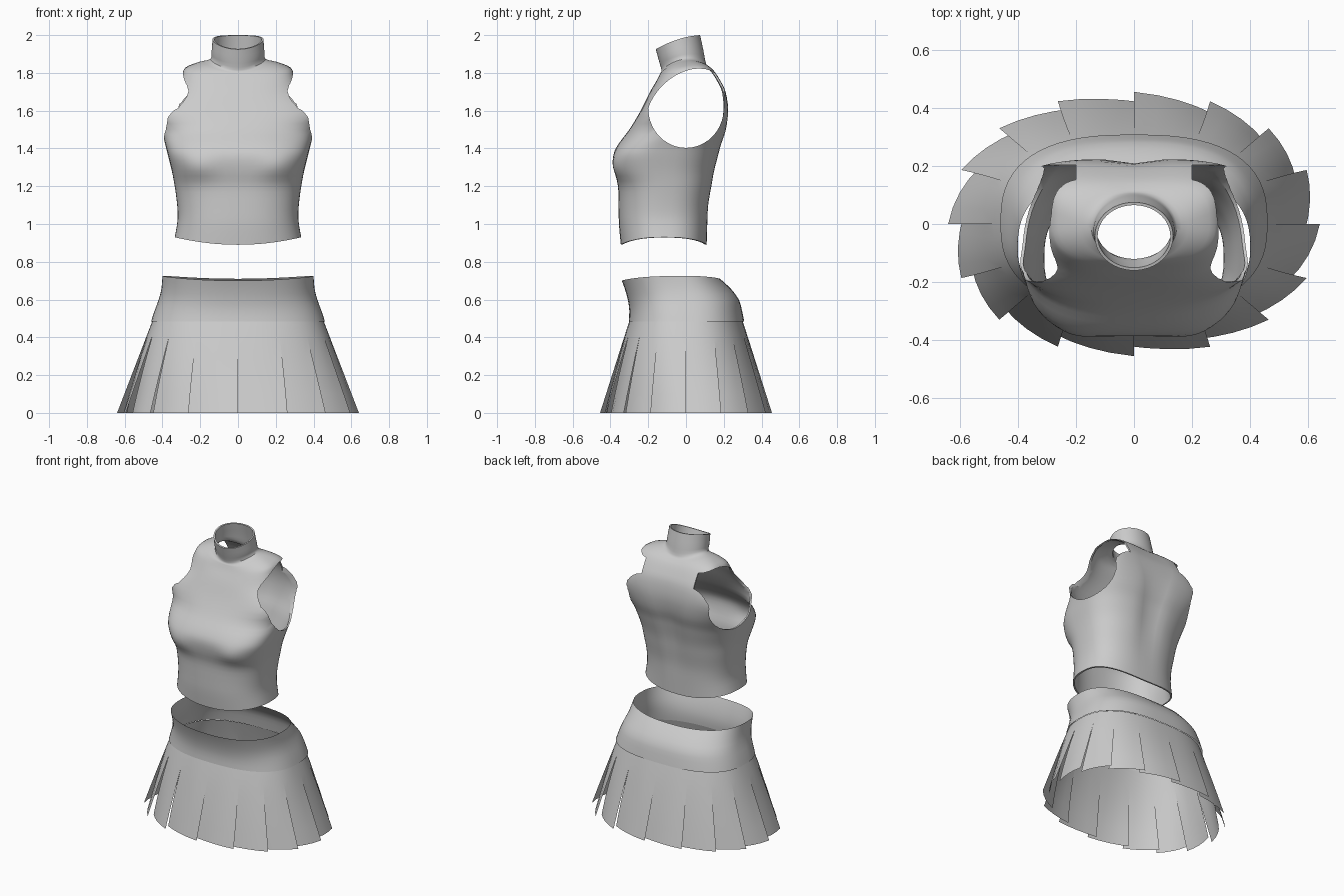
import bpy, bmesh
from math import sin, cos, pi, exp, radians

if "Cube" in bpy.data.objects:
    bpy.data.objects.remove(bpy.data.objects["Cube"])

cloth = bpy.data.materials.new("light_grey_cloth")
cloth.use_nodes = True
cloth.diffuse_color = (0.6, 0.6, 0.6, 1)
bsdf = next(n for n in cloth.node_tree.nodes if n.type == "BSDF_PRINCIPLED")
bsdf.inputs["Base Color"].default_value = (0.6, 0.6, 0.6, 1)


def lerp(a, b, t):
    return a + (b - a) * t


def power(v, p):
    return (1 if v >= 0 else -1) * abs(v) ** p


def make_object(name, bm):
    mesh = bpy.data.meshes.new(name)
    bm.to_mesh(mesh)
    bm.free()
    mesh.materials.append(cloth)
    obj = bpy.data.objects.new(name, mesh)
    bpy.context.collection.objects.link(obj)
    return obj


def smooth(obj, angle):
    bpy.ops.object.select_all(action="DESELECT")
    obj.select_set(True)
    bpy.context.view_layer.objects.active = obj
    bpy.ops.object.shade_smooth_by_angle(angle=radians(angle))


def bake(obj):
    """Apply all modifiers of an object."""
    graph = bpy.context.evaluated_depsgraph_get()
    mesh = bpy.data.meshes.new_from_object(obj.evaluated_get(graph))
    obj.modifiers.clear()
    obj.data = mesh


def refine(rows, steps):
    """Smooth the list of section rows with a Catmull-Rom curve."""
    out = []
    last = len(rows) - 1
    for i in range(last):
        a, b, c, d = (rows[max(0, min(last, i + k))] for k in (-1, 0, 1, 2))
        for s in range(steps):
            t = s / steps
            out.append([q + t * (r - p) / 2 + t * t * (p - 2.5 * q + 2 * r - d_ / 2)
                        + t ** 3 * (1.5 * (q - r) + (d_ - p) / 2)
                        for p, q, r, d_ in zip(a, b, c, d)])
    return out + [rows[-1]]


def loft(rows, count, shape=None):
    """Rows: front z, back z, side lift, front y, back y, half width, front and back squareness."""
    bm = bmesh.new()
    rings = []
    for zf, zb, lift, yf, yb, w, nf, nb in rows:
        ring = []
        for i in range(count):
            t = 2 * pi * i / count
            n = nb if sin(t) > 0 else nf
            ux, uy = power(cos(t), 2 / n), power(sin(t), 2 / n)
            x, y = w * ux, (yf + yb) / 2 + (yb - yf) / 2 * uy
            z = lerp(zf, zb, (uy + 1) / 2) + lift * ux * ux
            if shape:
                y += shape(x, z, uy)
            ring.append(bm.verts.new((x, y, z)))
        rings.append(ring)
    for low, high in zip(rings, rings[1:]):
        for i in range(count):
            j = (i + 1) % count
            bm.faces.new((low[i], low[j], high[j], high[i]))
    return bm


# Sleeveless top: hem, waist, bust, shoulders, tilted collar
top_rows = [
    (0.89, 0.89, 0.04, -0.345, 0.11, 0.335, 2.4, 2.6),
    (1.00, 1.00, 0.02, -0.355, 0.115, 0.32, 2.4, 2.6),
    (1.10, 1.10, 0, -0.357, 0.122, 0.322, 2.4, 2.6),
    (1.20, 1.20, 0, -0.36, 0.14, 0.335, 2.5, 2.6),
    (1.28, 1.28, 0, -0.378, 0.155, 0.35, 2.8, 2.6),
    (1.36, 1.36, 0, -0.385, 0.175, 0.37, 3.1, 2.7),
    (1.42, 1.42, 0, -0.36, 0.19, 0.385, 2.9, 2.8),
    (1.50, 1.50, 0, -0.30, 0.215, 0.41, 2.5, 3.0),
    (1.60, 1.60, 0, -0.24, 0.225, 0.45, 3.0, 3.3),
    (1.70, 1.70, 0, -0.19, 0.21, 0.34, 3.0, 5.0),
    (1.76, 1.76, 0.02, -0.155, 0.18, 0.30, 3.0, 4.5),
    (1.785, 1.805, 0.03, -0.142, 0.15, 0.28, 2.6, 3.6),
    (1.80, 1.83, 0.04, -0.135, 0.125, 0.21, 2.3, 2.6),
    (1.815, 1.85, 0.04, -0.13, 0.108, 0.147, 2.0, 2.0),
    (1.87, 1.92, 0.015, -0.145, 0.093, 0.14, 2.0, 2.0),
    (1.925, 2.0, 0.015, -0.16, 0.075, 0.135, 2.0, 2.0),
]


def body_shape(x, z, uy):
    """Bust fullness at the front, spine groove at the back."""
    if uy < 0:
        return 0.022 * uy * exp(-((abs(x) - 0.22) / 0.1) ** 2 - ((z - 1.30) / 0.06) ** 2)
    return -0.025 * uy * exp(-(x / 0.07) ** 2 - ((z - 1.42) / 0.28) ** 2)


top = make_object("sleeveless_top", loft(refine(top_rows, 3), 64, body_shape))
shell = top.modifiers.new("thickness", "SOLIDIFY")
shell.thickness = 0.01
shell.offset = -1

# Armholes
cutters = []
for side in (-1, 1):
    bm = bmesh.new()
    outline = []
    for i in range(40):
        t = 2 * pi * i / 40
        y = 0.2 * cos(t) + 0.07 * max(sin(t), 0)
        outline.append(bm.verts.new((side * 0.2, y, 1.613 + 0.21 * sin(t))))
    cap = bm.faces.new(outline)
    extruded = bmesh.ops.extrude_face_region(bm, geom=[cap])["geom"]
    for v in extruded:
        if isinstance(v, bmesh.types.BMVert):
            v.co.x += side * 0.5
            v.co.y = min(max(v.co.y, -0.203), 0.203)
    for v in outline:
        v.co.y = min(max(v.co.y, -0.203), 0.203)
    if not any(f.is_valid and all(v in outline for v in f.verts) for f in bm.faces):
        bm.faces.new(outline)
    bmesh.ops.recalc_face_normals(bm, faces=bm.faces)
    cutter = make_object("armhole_cutter", bm)
    cutter.hide_render = True
    cut = top.modifiers.new("armhole", "BOOLEAN")
    cut.operation = "DIFFERENCE"
    cut.solver = "EXACT"
    cut.object = cutter
    cutters.append(cutter)
bpy.context.view_layer.update()
bake(top)
for cutter in cutters:
    bpy.data.objects.remove(cutter)
smooth(top, 35)

# Skirt yoke
yoke_rows = [
    (0.485, 0.485, 0, -0.303, 0.308, 0.46, 2.5, 2.6),
    (0.54, 0.54, 0, -0.30, 0.297, 0.442, 2.5, 2.6),
    (0.60, 0.60, 0, -0.308, 0.28, 0.42, 2.5, 2.6),
    (0.66, 0.66, 0, -0.325, 0.235, 0.405, 2.5, 2.5),
    (0.70, 0.71, 0.02, -0.34, 0.18, 0.40, 2.5, 2.5),
]
yoke = make_object("skirt_yoke", loft(refine(yoke_rows, 2), 64))
smooth(yoke, 35)

# Overlapping pleats, each one swinging outward at one edge
PLEATS, COLUMNS = 16, 5
SKIRT_TOP, SLIT_TOP = 0.49, 0.41
levels = (SKIRT_TOP, SLIT_TOP, 0.3, 0.2, 0.1, 0)
bm = bmesh.new()
for k in range(PLEATS):
    grid = []
    for z in levels:
        s = 1 - z / SKIRT_TOP
        opening = max(0, 1 - z / SLIT_TOP)
        n = lerp(2.5, 2.15, s)
        row = []
        for c in range(COLUMNS):
            u = lerp(-0.15 * opening, 1, c / (COLUMNS - 1))
            t = 2 * pi * (k + u) / PLEATS
            r = 1 - 0.07 * opening * (1 - u)
            row.append(bm.verts.new((r * lerp(0.452, 0.64, s) * power(cos(t), 2 / n),
                                     r * lerp(0.299, 0.455, s) * power(sin(t), 2 / n), z)))
        grid.append(row)
    for upper, lower in zip(grid, grid[1:]):
        for c in range(COLUMNS - 1):
            bm.faces.new((lower[c], lower[c + 1], upper[c + 1], upper[c]))
bmesh.ops.remove_doubles(bm, verts=bm.verts, dist=0.0005)
pleats = make_object("skirt_pleats", bm)
smooth(pleats, 30)
